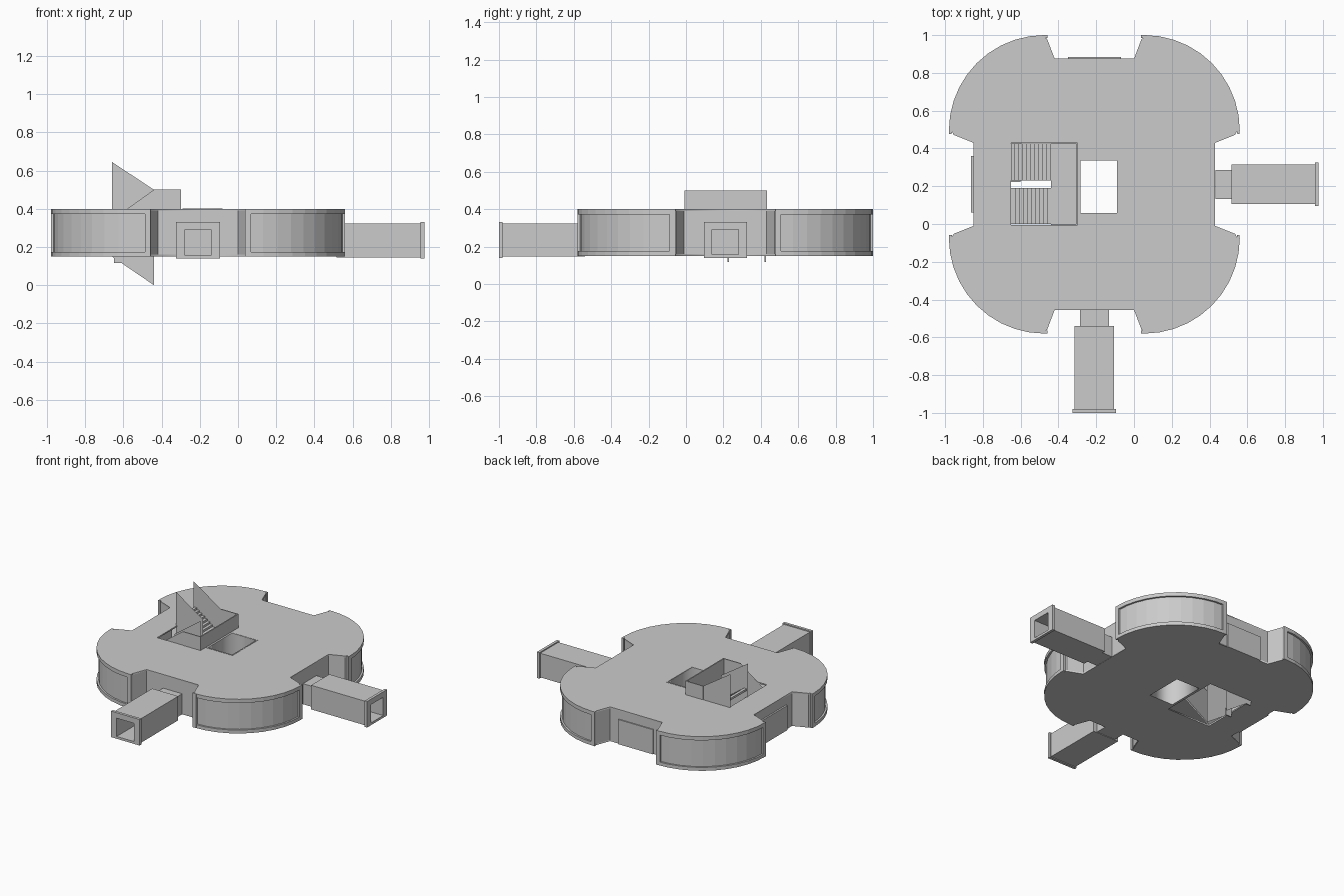
import bpy, bmesh
from math import sin, cos, radians

if "Cube" in bpy.data.objects:
    bpy.data.objects.remove(bpy.data.objects["Cube"])

CX, CY = -0.21, 0.21          # centre of the main floor
LX, LY, R = 0.265, 0.285, 0.492  # lobe arc centre offset and wall radius
Z0, Z1 = 0.15, 0.40


def add(name, verts, faces, fix=True):
    me = bpy.data.meshes.new(name)
    me.from_pydata(verts, [], faces)
    ob = bpy.data.objects.new(name, me)
    bpy.context.collection.objects.link(ob)
    if fix:
        bm = bmesh.new()
        bm.from_mesh(me)
        bmesh.ops.recalc_face_normals(bm, faces=bm.faces)
        bm.to_mesh(me)
        bm.free()
    return ob


def box(name, x0, x1, y0, y1, z0, z1):
    v = [(x, y, z) for x in (x0, x1) for y in (y0, y1) for z in (z0, z1)]
    return add(name, v, [(0, 1, 3, 2), (4, 6, 7, 5), (0, 4, 5, 1),
                         (2, 3, 7, 6), (0, 2, 6, 4), (1, 5, 7, 3)])


def rect(x0, x1, y0, y1):
    return [(x0, y0), (x1, y0), (x1, y1), (x0, y1)]


def slab(name, loops, z0, z1):
    """Flat plate with holes, from closed 2D loops."""
    cu = bpy.data.curves.new(name, 'CURVE')
    cu.dimensions, cu.fill_mode, cu.extrude = '2D', 'BOTH', (z1 - z0) / 2
    for loop in loops:
        sp = cu.splines.new('POLY')
        sp.points.add(len(loop) - 1)
        sp.use_cyclic_u = True
        for p, (x, y) in zip(sp.points, loop):
            p.co = (x, y, 0, 1)
    tmp = bpy.data.objects.new(name + "_tmp", cu)
    bpy.context.collection.objects.link(tmp)
    bpy.context.view_layer.update()
    me = bpy.data.meshes.new_from_object(tmp.evaluated_get(bpy.context.evaluated_depsgraph_get()))
    bpy.data.objects.remove(tmp)
    ob = bpy.data.objects.new(name, me)
    ob.location.z = (z0 + z1) / 2
    bpy.context.collection.objects.link(ob)
    return ob


# Clover outline: one quarter mirrored round the centre
N = 10
quarter = [(0.64, 0.22), (0.745, 0.262)]
quarter += [(LX + R * cos(radians(90 * i / N)), LY + R * sin(radians(90 * i / N))) for i in range(N + 1)]
quarter += [(0.25, 0.77), (0.21, 0.665)]
outline = []
for sx, sy, flip in ((1, 1, 0), (-1, 1, 1), (-1, -1, 0), (1, -1, 1)):
    q = quarter[::-1] if flip else quarter
    outline += [(CX + sx * x, CY + sy * y) for x, y in q]

# Floor and roof with stair opening and light well
holes = [rect(-0.65, -0.30, -0.005, 0.43), rect(-0.285, -0.09, 0.055, 0.335)]
slab("floor_plate", [outline] + holes, Z0, Z0 + 0.01)
slab("roof_plate", [outline] + holes, Z1 - 0.01, Z1)

# Outer wall
n = len(outline)
wall = add("outer_wall", [(x, y, z) for z in (Z0, Z1) for x, y in outline],
           [(i, (i + 1) % n, n + (i + 1) % n, n + i) for i in range(n)])
sol = wall.modifiers.new("thickness", 'SOLIDIFY')
sol.thickness, sol.offset = 0.012, -1


# Raised frames round the curved lobe walls
def arc_band(name, sx, sy, a0, a1, z0, z1, steps):
    v, f = [], []
    for i in range(steps + 1):
        a = radians(a0 + (a1 - a0) * i / steps)
        for r, z in ((R - 0.002, z0), (R + 0.013, z0), (R + 0.013, z1), (R - 0.002, z1)):
            v.append((CX + sx * (LX + r * cos(a)), CY + sy * (LY + r * sin(a)), z))
    for i in range(steps):
        for k in range(4):
            f.append((4 * i + k, 4 * i + (k + 1) % 4, 4 * i + 4 + (k + 1) % 4, 4 * i + 4 + k))
    f += [(0, 1, 2, 3), tuple(4 * steps + k for k in range(4))]
    add(name, v, f)


for sx in (1, -1):
    for sy in (1, -1):
        arc_band("lobe_frame_top", sx, sy, 0, 90, 0.372, Z1, N)
        arc_band("lobe_frame_bottom", sx, sy, 0, 90, Z0, 0.175, N)
        arc_band("lobe_frame_side", sx, sy, -2, 1.5, Z0, Z1, 1)
        arc_band("lobe_frame_side", sx, sy, 88.5, 92, Z0, Z1, 1)

# Blank panels on the back and left walls
box("back_panel", -0.35, -0.07, 0.87, 0.883, Z0, 0.33)
box("left_panel", -0.862, -0.845, 0.06, 0.36, Z0, 0.33)


# Corridors: square tubes, stepped outside, straight inside
def corridor(name, rings, place):
    v, f = [], []
    for d, hw, zb, zt in rings:
        v += [place(d, -hw) + (zb,), place(d, hw) + (zb,), place(d, hw) + (zt,), place(d, -hw) + (zt,)]
    m = len(rings)
    for i in range(m):
        j = (i + 1) % m
        for k in range(4):
            f.append((4 * i + k, 4 * i + (k + 1) % 4, 4 * j + (k + 1) % 4, 4 * j + k))
    add(name, v, f)


rings = [(0, .077, .15, .30), (.085, .077, .15, .30), (.085, .105, .146, .322),
         (.525, .105, .146, .322), (.525, .115, .14, .33), (.545, .115, .14, .33),
         (.545, .07, .157, .29), (0, .07, .157, .29)]
corridor("front_corridor", rings, lambda d, w: (CX + w, -0.455 - d))
corridor("right_corridor", rings, lambda d, w: (0.432 + d, CY + w))

# Inner core walls and light well lining
def well(name, x0, x1, y0, y1, t, z0, z1):
    slab(name, [rect(x0, x1, y0, y1), rect(x0 + t, x1 - t, y0 + t, y1 - t)], z0, z1)


well("light_well_lining", -0.29, -0.08, 0.05, 0.345, 0.008, Z0, Z1 + 0.002)
well("core_room_wall", -0.07, 0.2, -0.005, 0.43, 0.008, Z0 + 0.01, Z1 - 0.01)


# Stair flights: stepped profile extruded across y
def flight(name, y0, y1, xs, zs, dx, dz, steps=10):
    prof = [(xs, zs)]
    for i in range(steps):
        prof += [(xs + dx * i, zs + dz * (i + 1)), (xs + dx * (i + 1), zs + dz * (i + 1))]
    prof += [(xs + dx * steps, zs + dz * (steps - 1))]
    m = len(prof)
    v = [(x, y, z) for y in (y0, y1) for x, z in prof]
    f = [(i, (i + 1) % m, m + (i + 1) % m, m + i) for i in range(m)]
    f += [tuple(range(m)), tuple(range(m, 2 * m))]
    add(name, v, f)


flight("lower_flight", 0.0, 0.19, -0.65, 0.16, 0.021, 0.015)
flight("upper_flight", 0.23, 0.425, -0.44, 0.31, -0.021, 0.015)
box("stair_landing", -0.44, -0.30, 0, 0.425, 0.295, 0.31)


# Stair side sheets, single sided thin panels
def sheet(name, y, pts, face_back):
    ids = tuple(range(len(pts)))
    add(name, [(x, y, z) for x, z in pts], [ids[::-1] if face_back else ids], fix=False)


low = [(-0.65, 0.15), (-0.44, 0.28), (-0.44, 0.5), (-0.65, 0.35)]
high = [(-0.66, 0.15), (-0.44, 0.0), (-0.44, 0.5), (-0.66, 0.645)]
sheet("lower_side_front", -0.002, low, True)
sheet("lower_side_inner", 0.195, low, False)
sheet("upper_side_inner", 0.225, high, True)
sheet("upper_side_back", 0.428, high, False)

# Landing parapet and stringer ends
box("landing_wall_right", -0.306, -0.298, -0.005, 0.43, 0.29, 0.5)
box("landing_wall_front", -0.44, -0.30, -0.007, 0.0, 0.29, 0.5)
box("landing_wall_back", -0.44, -0.30, 0.425, 0.432, 0.29, 0.5)
for y in (0.222, 0.42):
    box("stringer_end", -0.65, -0.60, y, y + 0.008, 0.117, 0.165)
